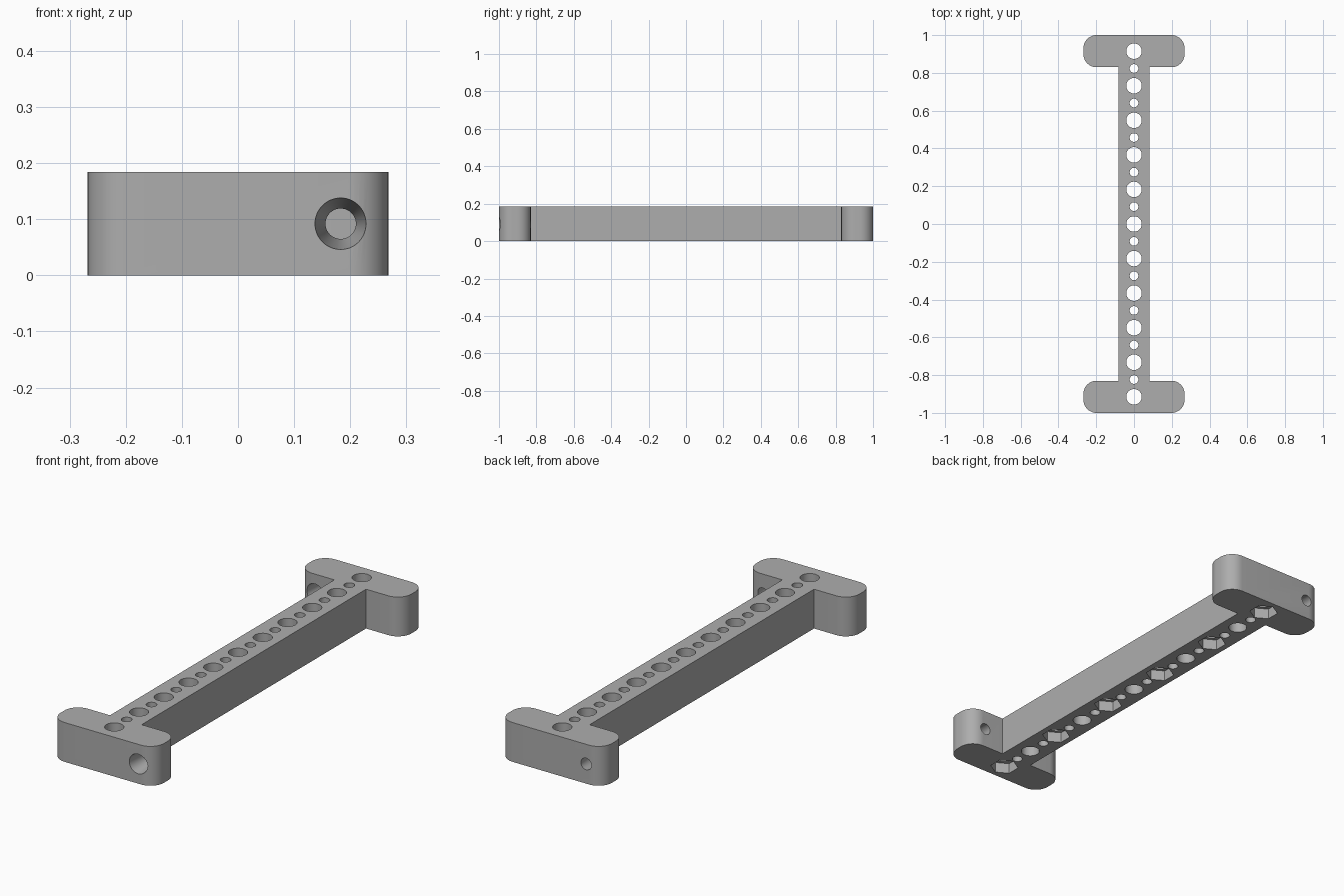
import bpy, bmesh, math
from mathutils import Matrix, Vector

cube = bpy.data.objects.get("Cube")
if cube:
    bpy.data.objects.remove(cube, do_unlink=True)

HEIGHT = 0.184
PITCH = 0.183          # spacing of the large holes
FOOT_X, FOOT_Y = 0.268, 0.83
BAR_X = 0.082
CORNER = 0.07

# Material
grey = bpy.data.materials.new("plain grey")
grey.use_nodes = True
colour = (0.42, 0.42, 0.42, 1)
grey.diffuse_color = colour
grey.node_tree.nodes["Principled BSDF"].inputs["Base Color"].default_value = colour


def make_object(name, bm):
    bmesh.ops.recalc_face_normals(bm, faces=bm.faces)
    mesh = bpy.data.meshes.new(name)
    bm.to_mesh(mesh)
    bm.free()
    mesh.materials.append(grey)
    obj = bpy.data.objects.new(name, mesh)
    bpy.context.collection.objects.link(obj)
    return obj


def arc(cx, cy, start, steps=12):
    """Quarter turn, anticlockwise."""
    angles = [start + math.pi / 2 * i / steps for i in range(steps + 1)]
    return [(cx + CORNER * math.cos(a), cy + CORNER * math.sin(a)) for a in angles]


def add_cone(bm, centre, r1, r2, depth, sides=48, turn=Matrix()):
    bmesh.ops.create_cone(bm, cap_ends=True, segments=sides, radius1=r1, radius2=r2,
                          depth=depth, matrix=Matrix.Translation(centre) @ turn)


def cut(target, name, bm):
    cutter = make_object(name, bm)
    cutter.hide_render = True
    mod = target.modifiers.new(name, 'BOOLEAN')
    mod.operation = 'DIFFERENCE'
    mod.solver = 'EXACT'
    mod.object = cutter
    bpy.context.view_layer.objects.active = target
    bpy.ops.object.modifier_apply(modifier=name)
    bpy.data.objects.remove(cutter, do_unlink=True)


# Bar with a rounded foot at each end: half the outline, turned for the other half
ix, iy, oy = FOOT_X - CORNER, FOOT_Y + CORNER, 1 - CORNER
half = [(BAR_X, FOOT_Y)]
half += arc(ix, iy, -math.pi / 2) + arc(ix, oy, 0)
half += arc(-ix, oy, math.pi / 2) + arc(-ix, iy, math.pi)
half += [(-BAR_X, FOOT_Y)]
outline = half + [(-x, -y) for x, y in half]
bm = bmesh.new()
face = bm.faces.new([bm.verts.new((x, y, 0)) for x, y in outline])
top = bmesh.ops.extrude_face_region(bm, geom=[face])["geom"]
bmesh.ops.translate(bm, vec=(0, 0, HEIGHT),
                    verts=[v for v in top if isinstance(v, bmesh.types.BMVert)])
frame = make_object("spacer_frame", bm)

# Row of alternating large and small holes, with a tapered hole through each foot
bm = bmesh.new()
for i in range(-10, 11):
    radius = 0.041 if i % 2 == 0 else 0.023
    add_cone(bm, Vector((0, i * PITCH / 2, HEIGHT / 2)), radius, radius, HEIGHT * 2)
lie_down = Matrix.Rotation(-math.pi / 2, 4, 'X')
for side in (-1, 1):
    add_cone(bm, Vector((-side * 0.183, side * (1 + FOOT_Y) / 2, HEIGHT / 2)),
             0.046, 0.027, 1.002 - FOOT_Y, turn=lie_down)
cut(frame, "hole_cutter", bm)

# Hexagonal pockets under every other large hole
bm = bmesh.new()
for i in range(-5, 6, 2):
    add_cone(bm, Vector((0, i * PITCH, 0)), 0.063, 0.063, 0.1, sides=6)
cut(frame, "pocket_cutter", bm)

# Smooth curves, sharp edges
bpy.ops.object.select_all(action='DESELECT')
frame.select_set(True)
bpy.context.view_layer.objects.active = frame
bpy.ops.object.shade_smooth_by_angle(angle=math.radians(30))
